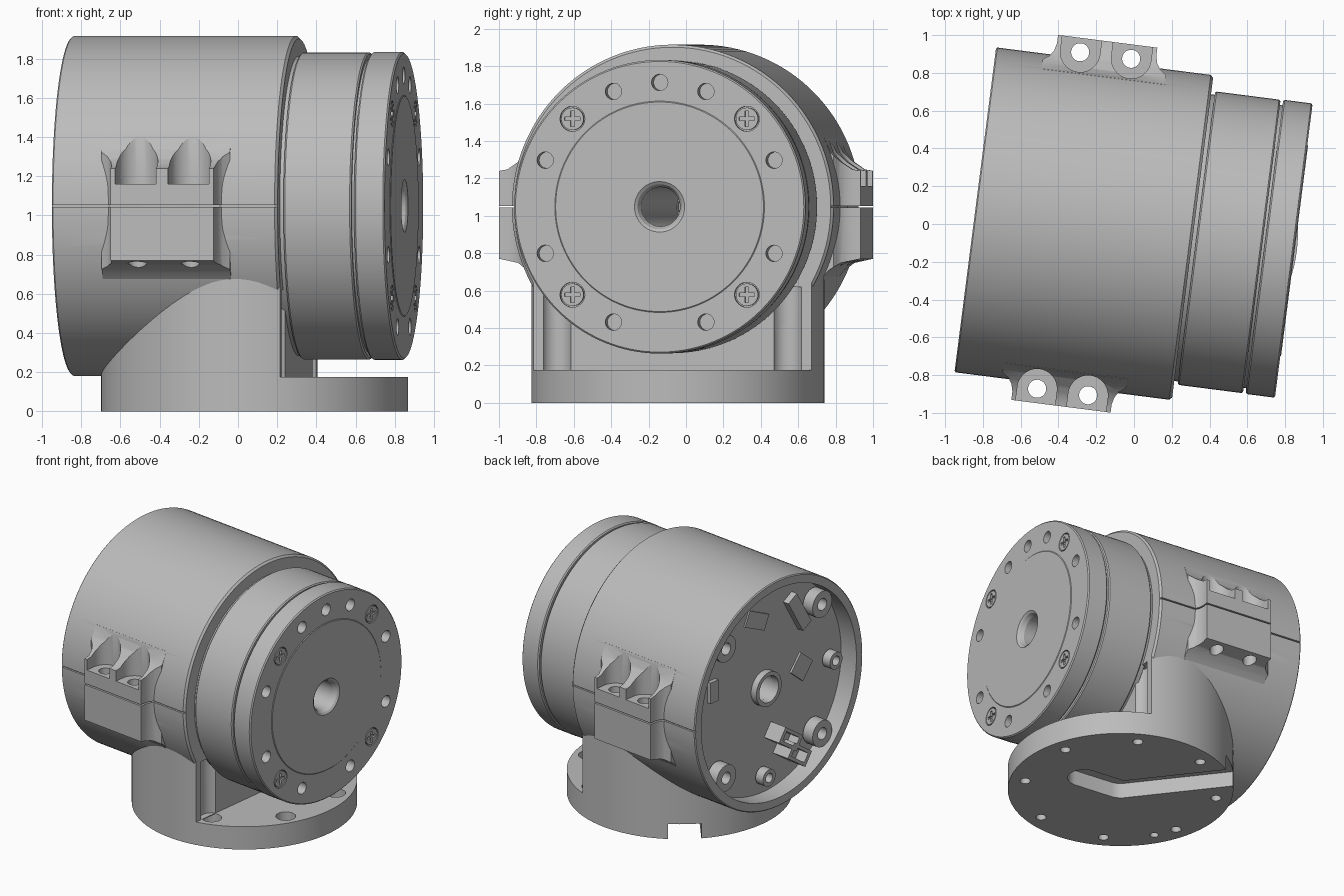
import bpy, bmesh
from math import sin, cos, pi, radians
from mathutils import Matrix

if "Cube" in bpy.data.objects:
    bpy.data.objects.remove(bpy.data.objects["Cube"])

AXIS_Z = 1.048      # height of the main shaft
parts = []

metal = bpy.data.materials.new("grey_metal")
metal.use_nodes = True
metal.diffuse_color = (0.5, 0.5, 0.5, 1)
metal.node_tree.nodes["Principled BSDF"].inputs["Base Color"].default_value = (0.5, 0.5, 0.5, 1)


def finish(name, bm, keep):
    bmesh.ops.recalc_face_normals(bm, faces=bm.faces)
    mesh = bpy.data.meshes.new(name)
    bm.to_mesh(mesh)
    bm.free()
    ob = bpy.data.objects.new(name, mesh)
    bpy.context.scene.collection.objects.link(ob)
    if keep:
        parts.append(ob)
    return ob


def prism(name, pts, a, b, axis="z", keep=True):
    """Extrude a 2D outline from a to b along an axis."""
    bm = bmesh.new()
    put = (lambda p, t: (p[0], p[1], t)) if axis == "z" else (lambda p, t: (t, p[0], p[1]))
    lo = [bm.verts.new(put(p, a)) for p in pts]
    hi = [bm.verts.new(put(p, b)) for p in pts]
    bm.faces.new(lo)
    bm.faces.new(hi)
    for i in range(len(pts)):
        j = (i + 1) % len(pts)
        bm.faces.new((lo[i], lo[j], hi[j], hi[i]))
    return finish(name, bm, keep)


def circle(x, y, r, n=32, start=0.0, sweep=2 * pi):
    count = n if sweep > 6 else n + 1
    return [(x + r * cos(start + sweep * i / n), y + r * sin(start + sweep * i / n)) for i in range(count)]


def rect(x0, x1, y0, y1):
    return [(x0, y0), (x1, y0), (x1, y1), (x0, y1)]


def ring(name, profile, y=0.0, z=AXIS_Z, n=128):
    """Revolve a closed (x, radius) profile about an axis along x."""
    bm = bmesh.new()
    rows = [[bm.verts.new((x, y + r * cos(2 * pi * i / n), z + r * sin(2 * pi * i / n)))
             for x, r in profile] for i in range(n)]
    m = len(profile)
    for i in range(n):
        a, b = rows[i], rows[(i + 1) % n]
        for k in range(m):
            l = (k + 1) % m
            bm.faces.new((a[k], a[l], b[l], b[k]))
    return finish(name, bm, True)


def tube(name, x0, x1, outer, inner, y, z):
    return ring(name, [(x0, inner), (x0, outer), (x1, outer), (x1, inner)], y, z, 32)


def boolean(target, cutters, operation="DIFFERENCE"):
    for c in cutters:
        mod = target.modifiers.new("cut", "BOOLEAN")
        mod.operation, mod.solver, mod.object = operation, "EXACT", c
    bpy.context.view_layer.update()
    graph = bpy.context.evaluated_depsgraph_get()
    mesh = bpy.data.meshes.new_from_object(target.evaluated_get(graph))
    target.modifiers.clear()
    target.data = mesh


def discard(cutters):
    for c in cutters:
        bpy.data.objects.remove(c)


# Main housing with a recessed rear, and the two parts of the rotating head
housing = ring("housing", [(-.70, .105), (-.70, .80), (-.843, .80), (-.843, .86), (-.836, .867),
                           (.303, .867), (.317, .853), (.317, .105)])
ring("collar", [(.30, .105), (.30, .765), (.337, .765), (.337, .776), (.345, .783),
                (.678, .783), (.686, .776), (.686, .755), (.705, .755), (.705, .105)])
flange = ring("output_flange", [(.70, .105), (.70, .777), (.708, .785), (.849, .785), (.857, .777),
                                (.857, .565), (.861, .56), (.861, .135), (.85, .12), (.82, .105)])

# Clamp lugs: a side profile intersected with a flared plan
LUG_X, BOLTS, BOLT_Y = -.261, (-.398, -.126), .898
side = [(.6, -.42), (.76, -.40), (.81, -.34), (.87, -.30), (.974, -.278), (.974, .192),
        (.93, .20), (.87, .24), (.82, .29), (.785, .37), (.6, .37)]
plan = [(.265, .98), (.265, .93), (.275, .89), (.295, .86), (.33, .835), (.33, .55)]
slits, lugs, pockets = [], [], []
for s, label in ((-1, "front"), (1, "rear")):
    lug = prism(label + "_clamp_lug", [(s * y, AXIS_Z + z) for y, z in side], LUG_X - .4, LUG_X + .4, "x")
    outline = [(LUG_X + x, s * y) for x, y in plan] + [(LUG_X - x, s * y) for x, y in reversed(plan)]
    shape = prism("lug_plan", outline, .4, 1.7, keep=False)
    boolean(lug, [shape], "INTERSECT")
    discard([shape])
    lugs.append(lug)
    slits.append(prism("slit", rect(-.9, .4, *sorted((s * .853, s * 1.1))), 1.043, 1.053, keep=False))
    for x in BOLTS:
        arc = circle(x, s * BOLT_Y, .105, 20, 0, -s * pi)
        pockets.append(prism("pocket", arc + [(x - .105, s * 1.1), (x + .105, s * 1.1)], 1.16, 1.7, keep=False))
        pockets.append(prism("bolt_hole", circle(x, s * BOLT_Y, .048, 24), .6, 1.3, keep=False))
for lug in lugs:
    boolean(lug, slits + pockets)

# Round foot, and the pedestal rising into the housing
FOOT_X, FOOT_R, PITCH = .09, .783, .673
foot = prism("foot_disc", circle(FOOT_X, 0, FOOT_R, 128), 0, .175)
pedestal = prism("pedestal", circle(FOOT_X, 0, FOOT_R, 128), .17, .69)
front_cut = prism("front_cut", rect(.317, 1.2, -1, 1), .1, 1, keep=False)
reliefs, foot_cuts = [], []
for k in range(8):
    a = radians(22.5 + 45 * k)
    x, y = FOOT_X + PITCH * cos(a), PITCH * sin(a)
    front = cos(a) > 0
    foot_cuts.append(prism("hole", circle(x, y, .036, 20), -.1, .3 if front else .1, keep=False))
    if front:
        foot_cuts.append(prism("counterbore", circle(x, y, .07, 24), .11, .3, keep=False))
    if front and abs(sin(a)) > .8:
        reliefs.append(prism("relief", circle(x, y, .08, 32), .175, .62, keep=False))
a = radians(217)
foot_cuts.append(prism("pin_hole", circle(FOOT_X + PITCH * cos(a), PITCH * sin(a), .03, 20), -.1, .1, keep=False))

# Cable channel under the foot: a straight run, a bend and a diagonal exit
HALF = .115
foot_cuts.append(prism("channel", circle(FOOT_X + .3, 0, HALF, 24, -pi / 2, pi)
                       + circle(FOOT_X, 0, HALF, 12, pi / 2, pi), -.05, .115, keep=False))
d = radians(135)
tip = (FOOT_X + cos(d), sin(d))
foot_cuts.append(prism("channel_exit", [
    (FOOT_X - HALF * sin(d), HALF * cos(d)), (FOOT_X + HALF * sin(d), -HALF * cos(d)),
    (tip[0] + HALF * sin(d), tip[1] - HALF * cos(d)), (tip[0] - HALF * sin(d), tip[1] + HALF * cos(d))],
    -.06, .115, keep=False))
boolean(foot, foot_cuts)
boolean(pedestal, [front_cut] + reliefs)
boolean(housing, slits + pockets + reliefs)
discard(foot_cuts + [front_cut] + reliefs + slits + pockets)

# Output flange: dowel and thread holes, with four cross-head screws
face_cuts = []
for deg in (90, 68, 112, 22, 158, -22, -158, -68, -112):
    y, z = .665 * cos(radians(deg)), AXIS_Z + .665 * sin(radians(deg))
    face_cuts.append(prism("hole", circle(y, z, .044, 24), .77, .9, "x", False))
for deg in (45, 135, 225, 315):
    y, z = .665 * cos(radians(deg)), AXIS_Z + .665 * sin(radians(deg))
    face_cuts.append(prism("seat", circle(y, z, .067, 24), .83, .9, "x", False))
    screw = prism("flange_screw", circle(y, z, .06, 24), .82, .857, "x")
    cross = [prism("cross", rect(y - w, y + w, z - h, z + h), .84, .9 + w, "x", False)
             for w, h in ((.042, .01), (.01, .042))]
    boolean(screw, cross)
    discard(cross)
boolean(flange, face_cuts)
discard(face_cuts)

# Rear bay: bosses, posts, hub tube and electronics
for deg in (45, 135, 225, 315):
    tube("rear_boss", -.71, -.80, .10, .045, .70 * cos(radians(deg)), AXIS_Z + .70 * sin(radians(deg)))
tube("side_post", -.71, -.78, .065, .035, -.66, AXIS_Z)
tube("lower_post", -.71, -.78, .065, .035, .03, AXIS_Z - .66)
tube("hub_tube", -.69, -.75, .13, .10, 0, AXIS_Z)


def board_part(name, y, z, w, h, height, turn=0.0):
    c, s = cos(radians(turn)), sin(radians(turn))
    pts = [(y + u * c - v * s, AXIS_Z + z + u * s + v * c) for u, v in rect(-w / 2, w / 2, -h / 2, h / 2)]
    return prism(name, pts, -.695, -.70 - height, "x")


board_part("chip", -.38, .03, .16, .16, .015, 40)
board_part("terminal_strip", -.32, .48, .10, .30, .05, -30)
board_part("side_plug", .54, .16, .08, .16, .03)
board_part("upper_plate", .08, .54, .22, .12, .012, 25)
for y, z in ((-.13, -.40), (-.22, -.55)):
    socket = board_part("cable_socket", y, z, .22, .12, .14, 35)
    hollow = board_part("socket_hollow", y, z, .16, .07, .2, 35)
    parts.remove(hollow)
    slot = [hollow]
    hollow.data.transform(Matrix.Translation((-.06, 0, 0)))
    boolean(socket, slot)
    discard(slot)

# Turn the whole assembly slightly, centre it, then colour and shade it
place = Matrix.Translation((-.004, -.032, 0)) @ Matrix.Rotation(radians(-7.3), 4, "Z")
bpy.ops.object.select_all(action="DESELECT")
for ob in parts:
    ob.data.transform(place)
    ob.data.materials.clear()
    ob.data.materials.append(metal)
    ob.select_set(True)
bpy.context.view_layer.objects.active = parts[0]
bpy.ops.object.shade_smooth_by_angle(angle=radians(25))
